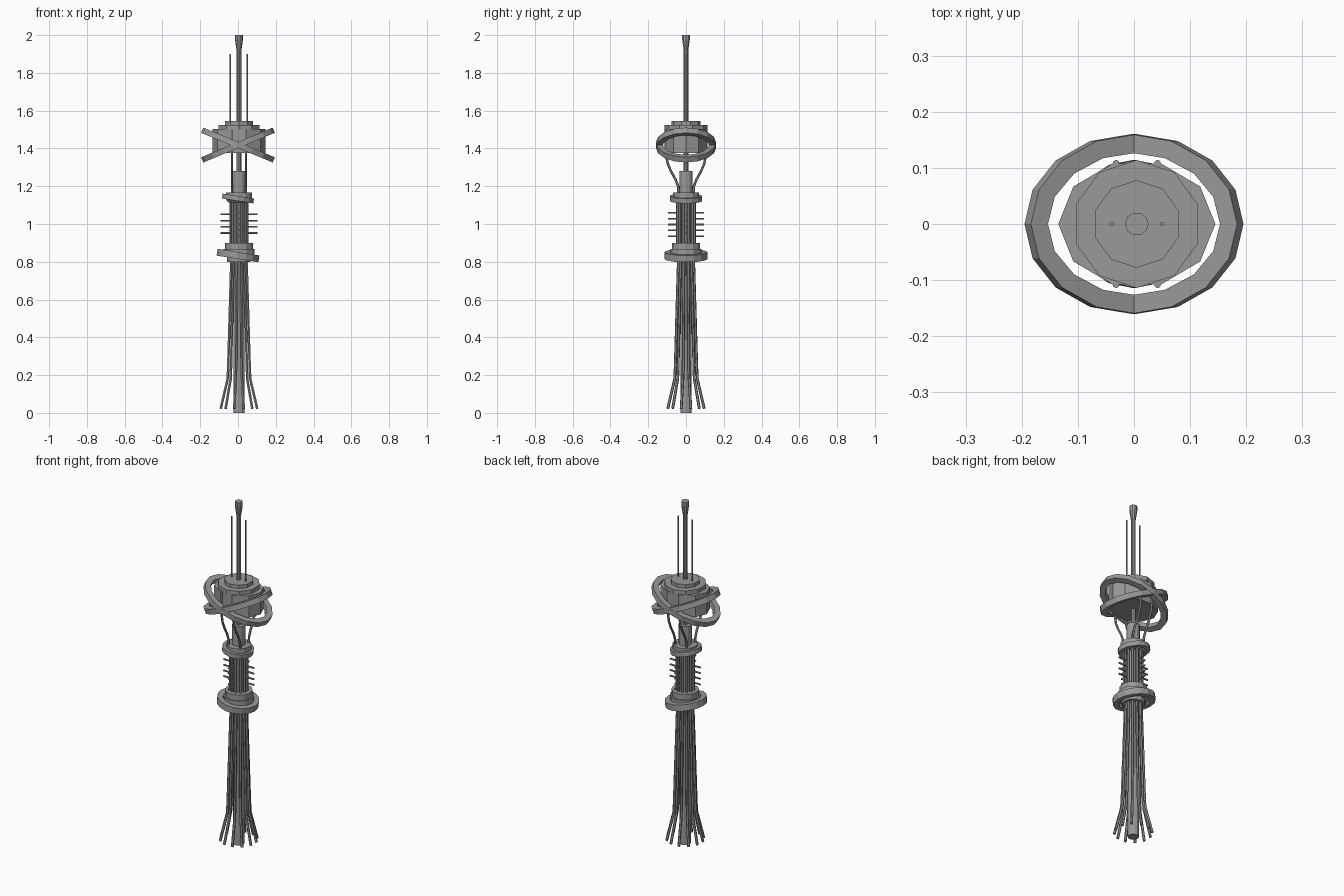
import bpy, bmesh
from math import sin, cos, pi, radians
from mathutils import Matrix, Vector

if "Cube" in bpy.data.objects:
    bpy.data.objects.remove(bpy.data.objects["Cube"], do_unlink=True)

CX = 0.005  # tower axis

grey = bpy.data.materials.new("metal grey")
grey.use_nodes = True
COLOUR = (0.32, 0.32, 0.32, 1)
grey.diffuse_color = COLOUR
grey.node_tree.nodes["Principled BSDF"].inputs["Base Color"].default_value = COLOUR


def add_object(name, bm):
    bmesh.ops.recalc_face_normals(bm, faces=bm.faces)
    mesh = bpy.data.meshes.new(name)
    bm.to_mesh(mesh)
    bm.free()
    mesh.materials.append(grey)
    obj = bpy.data.objects.new(name, mesh)
    bpy.context.collection.objects.link(obj)
    return obj


def turned(name, profile, sides=10, squash=1.0, turn=0.0, x=0.0):
    """Closed solid of revolution from (radius, height) pairs."""
    bm = bmesh.new()
    rows = []
    for r, z in profile:
        angles = [turn + 2 * pi * i / sides for i in range(sides)]
        rows.append([bm.verts.new((CX + x + r * cos(a), r * squash * sin(a), z)) for a in angles])
    for low, high in zip(rows, rows[1:]):
        for i in range(sides):
            j = (i + 1) % sides
            bm.faces.new((low[i], low[j], high[j], high[i]))
    bm.faces.new(rows[0])
    bm.faces.new(rows[-1])
    return add_object(name, bm)


def tilted_ring(name, rx, ry, width, height, z, tilt, sides=16):
    """Flat elliptical band leaning about the y axis."""
    bm = bmesh.new()
    half = height / 2
    section = [(0, -half), (0, half), (-width, half), (-width, -half)]
    loops = []
    for i in range(sides):
        a = 2 * pi * i / sides
        loops.append([bm.verts.new(((rx + d) * cos(a), (ry + d) * sin(a), h)) for d, h in section])
    for i in range(sides):
        a, b = loops[i], loops[(i + 1) % sides]
        for k in range(4):
            m = (k + 1) % 4
            bm.faces.new((a[k], b[k], b[m], a[m]))
    obj = add_object(name, bm)
    obj.data.transform(Matrix.Translation((CX - 0.005, 0, z)) @ Matrix.Rotation(radians(tilt), 4, "Y"))
    return obj


def tube(name, points, radius, sides=6):
    """Round rod swept along a path."""
    bm = bmesh.new()
    pts = [Vector(p) + Vector((CX, 0, 0)) for p in points]
    rows = []
    for i, p in enumerate(pts):
        way = (pts[min(i + 1, len(pts) - 1)] - pts[max(i - 1, 0)]).normalized()
        ref = Vector((0, 0, 1)) if abs(way.z) < 0.5 else Vector((1, 0, 0))
        u = way.cross(ref).normalized()
        v = way.cross(u)
        rows.append([bm.verts.new(p + radius * (u * cos(2 * pi * k / sides) + v * sin(2 * pi * k / sides)))
                     for k in range(sides)])
    for a, b in zip(rows, rows[1:]):
        for k in range(sides):
            m = (k + 1) % sides
            bm.faces.new((a[k], a[m], b[m], b[k]))
    bm.faces.new(rows[0])
    bm.faces.new(rows[-1])
    return add_object(name, bm)


# Central shaft and mast
turned("core_shaft", [(0.03, 0), (0.03, 1.16), (0.035, 1.16), (0.035, 1.28)], 12)
turned("neck", [(0.013, 1.27), (0.013, 1.4)], 8)
turned("antenna_mast", [(0.013, 1.53), (0.013, 1.92), (0.021, 1.975), (0.021, 2.0)], 10)
for side, x in (("left", 0.045), ("right", -0.045)):
    turned(side + "_aerial", [(0.004, 1.53), (0.004, 1.9)], 6, x=x)

# Flared legs around the shaft
LEGS = 12
for i in range(LEGS):
    a = 2 * pi * (i + 0.5) / LEGS
    path = [(0.1, 0.022), (0.062, 0.18), (0.059, 0.24), (0.042, 0.8), (0.046, 0.86), (0.046, 1.15)]
    tube(f"leg_{i + 1}", [(r * cos(a), r * sin(a), z) for r, z in path], 0.0075)

# Lower and upper collars with leaning hoops
turned("lower_collar", [(0.062, 0.8), (0.062, 0.825), (0.082, 0.83), (0.082, 0.868), (0.074, 0.868), (0.074, 0.9)], 12)
tilted_ring("lower_hoop", 0.112, 0.114, 0.03, 0.036, 0.833, 9)
turned("upper_collar", [(0.056, 1.115), (0.068, 1.13), (0.068, 1.167)], 12)
tilted_ring("upper_hoop", 0.084, 0.086, 0.024, 0.026, 1.135, 9)

# Crossing spikes through the shaft
for i in range(4):
    z = 0.952 + 0.033 * i
    tube(f"side_spike_{i + 1}", [(-0.098, 0, z), (0.098, 0, z)], 0.005)
for i in range(5):
    z = 0.935 + 0.031 * i
    tube(f"front_spike_{i + 1}", [(0, -0.096, z), (0, 0.096, z)], 0.005)

# Pod with stacked roof discs
turned("pod_body", [(0.14, 1.375), (0.14, 1.502)], 10, squash=0.81)
turned("pod_roof", [(0.114, 1.5), (0.114, 1.525)], 10, turn=pi / 2)
turned("pod_cap", [(0.078, 1.52), (0.078, 1.545)], 10, turn=pi / 2)

# Curved struts carrying the pod
for sx in (-1, 1):
    for sy in (-1, 1):
        bend = [(0.04, 1.16), (0.042, 1.2), (0.055, 1.235), (0.08, 1.28), (0.097, 1.32), (0.106, 1.37), (0.108, 1.5)]
        tube(f"strut_{'left' if sx > 0 else 'right'}_{'back' if sy > 0 else 'front'}",
             [(sx * 0.037, sy * y, z) for y, z in bend], 0.0065)

# Two crossing hoops around the pod
for name, tilt in (("pod_hoop_a", 22.5), ("pod_hoop_b", -22.5)):
    tilted_ring(name, 0.205, 0.16, 0.033, 0.03, 1.418, tilt)
